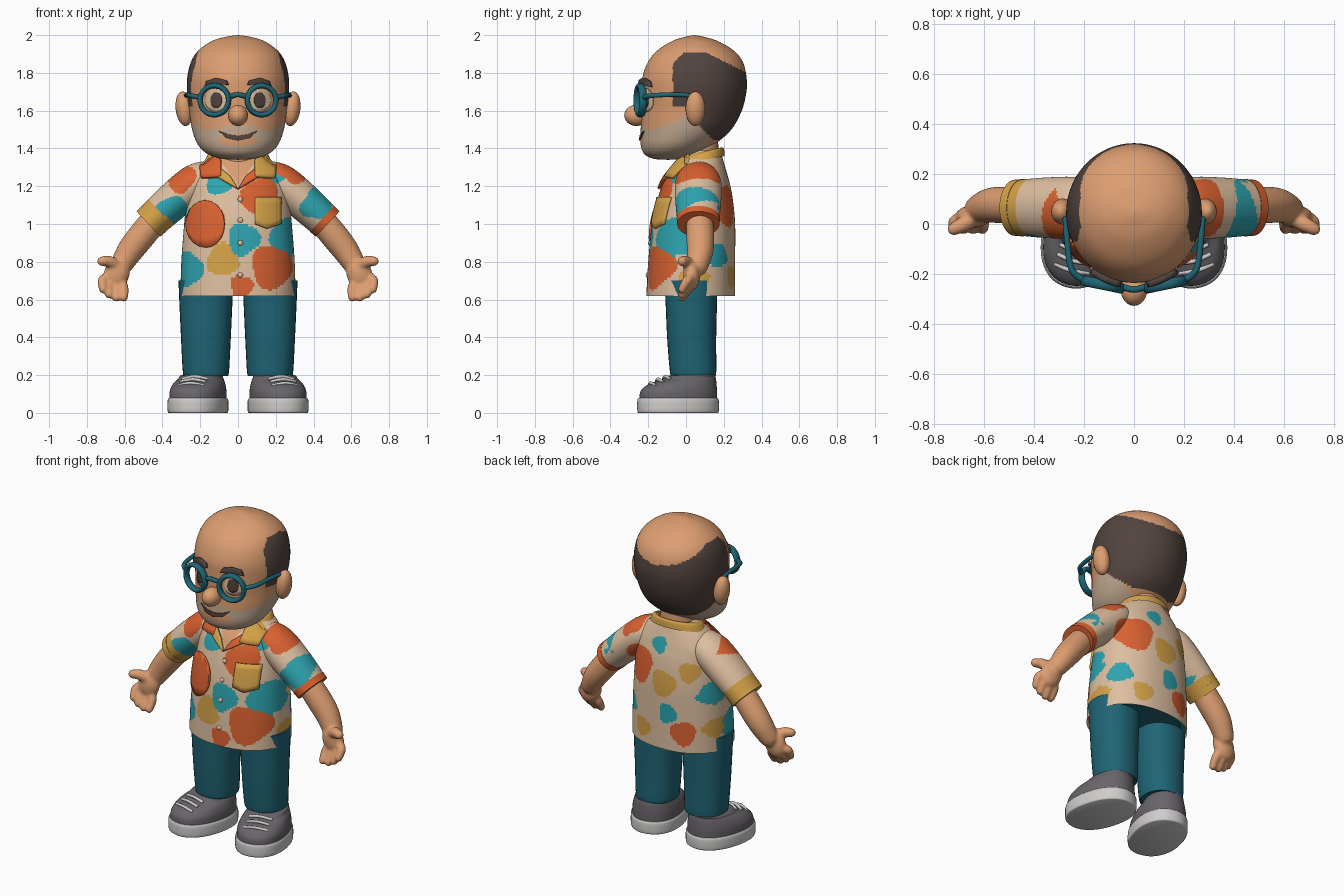
import bpy, bmesh, math
from mathutils import Vector, Matrix
from mathutils.bvhtree import BVHTree

cube = bpy.data.objects.get("Cube")
if cube:
    bpy.data.objects.remove(cube, do_unlink=True)

PALETTE = {
    "skin": (.72, .34, .165), "hair_brown": (.085, .058, .05),
    "stubble": (.54, .40, .28), "dark_teal": (.014, .13, .18),
    "cream": (.73, .52, .35), "orange": (.70, .12, .03),
    "turquoise": (.027, .37, .43), "yellow": (.66, .36, .065),
    "shoe_grey": (.14, .13, .145), "sole_white": (.62, .61, .60)}
MATS = {}
for key, rgb in PALETTE.items():
    m = MATS[key] = bpy.data.materials.new(key)
    m.use_nodes = True
    m.diffuse_color = (*rgb, 1)
    m.node_tree.nodes["Principled BSDF"].inputs["Base Color"].default_value = (*rgb, 1)


def finish(bm, name, colour, sharp=.7):
    """Turn a bmesh into a smooth object; colour is a name or a rule on face centres."""
    rule = colour if callable(colour) else lambda p: colour
    names = [rule(f.calc_center_median()) for f in bm.faces]
    slots = sorted({n for n in names if n})
    for f, n in zip(bm.faces, names):
        f.material_index = slots.index(n) if n else 0
    dropped = [f for f, n in zip(bm.faces, names) if not n]
    bmesh.ops.delete(bm, geom=dropped, context="FACES")
    bmesh.ops.recalc_face_normals(bm, faces=bm.faces)
    me = bpy.data.meshes.new(name)
    bm.to_mesh(me)
    bm.free()
    for n in slots:
        me.materials.append(MATS[n])
    me.shade_smooth()
    me.set_sharp_from_angle(angle=sharp)
    ob = bpy.data.objects.new(name, me)
    bpy.context.collection.objects.link(ob)
    return ob


def spline(rows, k):
    """Catmull-Rom resampling of rows of numbers."""
    out = []
    for i in range(len(rows) - 1):
        a, b, c, d = (rows[min(max(j, 0), len(rows) - 1)] for j in range(i - 1, i + 3))
        for s in range(k):
            t = s / k
            out.append([q + .5 * t * (r - p + t * (2*p - 5*q + 4*r - e + t * (3*(q - r) + e - p)))
                        for p, q, r, e in zip(a, b, c, d)])
    return out + [list(rows[-1])]


def loft(name, rings, colour, n=32, caps=True, power=1, place=None):
    bm = bmesh.new()
    curve = lambda w: math.copysign(abs(w) ** power, w)
    loops = []
    for c, u, v in rings:
        angles = [math.tau * i / n for i in range(n)]
        loops.append([bm.verts.new(c + u * curve(math.cos(a)) + v * curve(math.sin(a))) for a in angles])
    for lo, hi in zip(loops, loops[1:]):
        for i in range(n):
            j = (i + 1) % n
            bm.faces.new((lo[i], lo[j], hi[j], hi[i]))
    if caps:
        bm.faces.new(loops[0])
        bm.faces.new(loops[-1])
    if place:
        bm.transform(place)
    return finish(bm, name, colour)


def stack(name, rows, colour, k=8, cx=0, **kw):
    """Loft of rings given as front y, front z, back y, back z, half width."""
    rings = [(Vector((cx, (f + b) / 2, (p + q) / 2)), Vector((max(w, .001), 0, 0)),
              Vector((0, (b - f) / 2, (q - p) / 2))) for f, p, b, q, w in spline(rows, k)]
    return loft(name, rings, colour, **kw)


def level(rows):
    return [(f, z, b, z, w) for z, f, b, w in rows]


def tube(name, rows, colour, k=6, side=1, wide=1, tip=False, **kw):
    """Tube through rows of x, y, z, radius; side mirrors it."""
    pts = spline([(side * x, y, z, r) for x, y, z, r in rows], k)
    if tip:
        d = (Vector(pts[-1][:3]) - Vector(pts[-2][:3])).normalized()
        end, r = Vector(pts[-1][:3]), pts[-1][3]
        pts += [[*(end + d * r * math.sin(a)), r * math.cos(a)] for a in (.5, 1, 1.4)]
    rings = []
    for i, (x, y, z, r) in enumerate(pts):
        d = Vector(pts[min(i + 1, len(pts) - 1)][:3]) - Vector(pts[max(i - 1, 0)][:3])
        u = d.cross(Vector((0, 1, 0))).normalized()
        rings.append((Vector((x, y, z)), u * r, u.cross(d).normalized() * r * wide))
    return loft(name, rings, colour, **kw)


def ball(name, at, size, colour, turn=0):
    bm = bmesh.new()
    bmesh.ops.create_uvsphere(bm, u_segments=24, v_segments=16, radius=1)
    bm.transform(Matrix.Translation(at) @ Matrix.Rotation(turn, 4, "Y") @ Matrix.Diagonal((*size, 1)))
    return finish(bm, name, colour)


def surface(ob):
    return BVHTree.FromPolygons([v.co for v in ob.data.vertices], [p.vertices[:] for p in ob.data.polygons])


def patch(tree, name, outline, colour, thick=.012, lift=.006, side=1):
    """Plate of a front outline (x, z), wrapped on to a surface."""
    bm = bmesh.new()
    bm.faces.new([bm.verts.new((side * x, 0, z)) for x, z in outline])
    bmesh.ops.triangulate(bm, faces=bm.faces)
    bmesh.ops.subdivide_edges(bm, edges=bm.edges, cuts=4, use_grid_fill=True)
    for v in bm.verts:
        hit = tree.ray_cast(Vector((v.co.x, -2, v.co.z)), Vector((0, 1, 0)))
        if hit[0] is None:
            hit = tree.find_nearest(Vector((v.co.x, 0, v.co.z)))
        v.co = hit[0] - Vector((0, lift, 0))
    ob = finish(bm, name, colour)
    mod = ob.modifiers.new("thickness", "SOLIDIFY")
    mod.thickness, mod.offset = thick, 0
    return ob


def oval(x, z, rx, rz, n=20):
    return [(x + rx * math.cos(math.tau * i / n), z + rz * math.sin(math.tau * i / n)) for i in range(n)]


# Shirt pattern: centres and radii of the blobs
SPOTS = {
    "orange": [(-.17, -.15, 1.0, .1), (.12, -.13, 1.14, .105), (.18, -.14, .77, .115), (.02, -.21, .67, .06),
               (.17, .2, 1.1, .11), (-.14, .22, .74, .075), (-.3, 0, 1.24, .08), (.28, .06, 1.28, .09)],
    "turquoise": [(.03, -.18, .92, .085), (.26, -.08, .93, .1), (-.27, -.09, .76, .095), (-.1, -.1, 1.22, .07),
                  (.2, -.07, 1.27, .06), (.41, .03, 1.1, .09), (-.35, -.01, 1.06, .09), (-.05, .25, .85, .06),
                  (-.25, .1, .98, .07), (.24, .16, .83, .06), (.03, .22, 1.25, .05)],
    "yellow": [(-.08, -.19, .81, .085), (-.02, .25, 1.03, .08), (-.17, .2, 1.12, .06), (.13, .23, .72, .06),
               (-.27, .1, .77, .06), (.29, .05, .72, .05)]}


def shirt(p):
    if p.y < .05 and p.z > 1.2 and abs(p.x) < (p.z - 1.2) * .7:
        return "skin"
    for colour, blobs in SPOTS.items():
        for x, y, z, r in blobs:
            dx, dz = p.x - x, p.z - z
            wobble = 1 + .1 * math.sin(3 * math.atan2(dz, dx) + 40 * x)
            if math.hypot(dx, .6 * (p.y - y), dz) < r * wobble:
                return colour
    return "cream"


def head_colour(p):
    x, y, z = p
    if z < 1.91 - .5 * max(0, y - .1) and y > max(z - 1.85, 0) - .07 and z > 1.44:
        if z > 1.62 or y > .05 + max(0, 1.54 - z):
            return "hair_brown"
    lip = 1.5 + .4 * max(0, y + .16) + (.022 if abs(x) < .09 else 0)
    mouth_area = y < -.1 and math.hypot(x / .1, (z - 1.445) / .035) < 1
    return "stubble" if z < lip and y < .12 and not mouth_area else "skin"


# Torso, neck and collar
torso = stack("shirt_body", level([
    (.62, -.21, .26, .305), (.8, -.2, .26, .3), (1, -.18, .26, .285), (1.15, -.145, .245, .27),
    (1.24, -.11, .225, .255), (1.31, -.06, .205, .205), (1.36, -.02, .19, .15), (1.39, 0, .18, .11)]),
    shirt, k=15, n=200, caps=False, power=.9)
front = surface(torso)
tube("neck", [(0, .07, 1.25, .11), (0, .06, 1.43, .11)], "skin")
stack("collar_band", [(-.05, 1.31, .205, 1.36, .175), (-.04, 1.345, .2, 1.4, .155), (-.01, 1.36, .185, 1.405, .13)],
      lambda p: "yellow" if p.y > 0 or abs(p.x) > .11 else None, n=64, caps=False)
for side, flap, lapel in ((1, "yellow", "orange"), (-1, "orange", "yellow")):
    patch(front, "collar_flap", [(.09, 1.25), (.195, 1.245), (.2, 1.32), (.14, 1.37), (.09, 1.34)],
          flap, .02, .014, side)
    patch(front, "lapel", [(0, 1.185), (.11, 1.25), (.09, 1.29), (.04, 1.25)], lapel, .018, .01, side)
patch(front, "square_pocket", [(.09, 1.0), (.155, .975), (.225, 1.0), (.225, 1.14), (.09, 1.14)], "yellow", .02)
patch(front, "round_pocket", oval(-.17, 1.0, .1, .125), "orange", .02)
for z in (1.13, 1.02, .9, .73):
    spot = front.ray_cast(Vector((.012, -2, z)), Vector((0, 1, 0)))[0]
    ball("button", spot, (.014, .009, .014), "cream")

# Trousers
stack("trouser_seat", level([(.635, -.19, .24, .285), (.75, -.18, .23, .28)]), "dark_teal")
for side in (1, -1):
    stack("trouser_leg", level([(.7, -.12, .165, .145), (.62, -.11, .165, .142), (.4, -.1, .16, .132),
                                (.215, -.085, .16, .122), (.2, -.075, .15, .112)]),
          "dark_teal", cx=side * .17, power=.9)

    # Shoes, toes turned out
    place = Matrix.Translation((side * .212, -.042, 0)) @ Matrix.Rotation(side * .26, 4, "Z")
    stack("shoe_sole", level([(0, -.212, .212, .146), (.01, -.218, .218, .152), (.065, -.218, .218, .152),
                              (.078, -.212, .212, .146)]), "sole_white", k=3, n=48, power=.9, place=place)
    stack("shoe_upper", [(-.208, .07, .208, .07, .143), (-.2, .115, .208, .12, .142), (-.16, .15, .205, .165, .13),
                         (-.09, .175, .2, .19, .115), (-.04, .198, .19, .205, .1), (.07, .203, .075, .206, 0)],
          "shoe_grey", n=48, power=.9, place=place)
    for y, z in ((-.15, .152), (-.11, .172), (-.07, .187)):
        tube("shoe_lace", [(-.07, y + .01, z - .008, .009), (0, y, z + .006, .009), (.07, y + .01, z - .008, .009)],
             "sole_white", place=place, n=10)

    # Sleeves with a cuff
    cuff = "orange" if side > 0 else "yellow"
    end = Vector((side * .47, .065, 1.005))
    axis = Vector((side * .68, 0, -.73))
    reach = .03 if side > 0 else .085
    sleeve = [(.15, .065, 1.26, .08), (.23, .065, 1.215, .1), (.35, .065, 1.115, .099), (.47, .065, 1.005, .09)]
    tube("sleeve", sleeve, lambda p: cuff if (p - end).dot(axis) > -reach else shirt(p),
         k=18, n=120, side=side, wide=1.22)
    tube("sleeve_cuff", [(.445, .065, 1.028, .094), (.475, .065, 1, .092)], cuff, k=2, n=48, side=side, wide=1.22)

    # Arm and hand, fused into one skin
    limbs = [tube("arm", [(.4, .07, 1.07, .07), (.5, .075, .95, .074), (.57, .075, .86, .07), (.62, .06, .78, .058)],
                  "skin", side=side, tip=True),
             ball("palm", (side * .643, .03, .735), (.068, .045, .09), "skin", side * -.35),
             tube("thumb", [(.63, .03, .77, .034), (.68, 0, .8, .031), (.72, -.02, .803, .026)],
                  "skin", side=side, tip=True)]
    for x, z in ((.605, .61), (.645, .61), (.683, .627), (.715, .655)):
        limbs.append(tube("finger", [(.4 * x + .385, .03, .71, .026), (x, .01, z + .05, .026), (x, -.02, z, .022)],
                          "skin", side=side, tip=True))
    bpy.ops.object.select_all(action="DESELECT")
    for ob in limbs:
        ob.select_set(True)
    bpy.context.view_layer.objects.active = limbs[0]
    bpy.ops.object.join()
    limbs[0].name = "left_arm" if side > 0 else "right_arm"
    mod = limbs[0].modifiers.new("fuse", "REMESH")
    mod.mode, mod.voxel_size, mod.use_smooth_shade = "VOXEL", .009, True
    mod = limbs[0].modifiers.new("soften", "SMOOTH")
    mod.iterations = 3

# Head
head = stack("head", level([
    (1.34, -.1, -.09, 0), (1.345, -.17, -.02, .085), (1.37, -.22, .07, .16), (1.42, -.24, .15, .212),
    (1.5, -.24, .24, .243), (1.6, -.235, .295, .258), (1.7, -.235, .32, .27), (1.78, -.23, .32, .268),
    (1.86, -.2, .3, .248), (1.92, -.15, .25, .208), (1.97, -.07, .165, .135), (1.992, 0, .09, .06),
    (2, .04, .05, 0)]), head_colour, k=9, n=200)
face = surface(head)
ball("nose", (0, -.262, 1.575), (.053, .065, .056), "skin")
patch(face, "mouth", [(-.1, 1.492), (-.05, 1.474), (0, 1.468), (.05, 1.474), (.1, 1.492), (.06, 1.455),
                      (0, 1.442), (-.06, 1.455)], "hair_brown", .006, .003)
for side in (1, -1):
    ball("ear", (side * .285, .05, 1.61), (.045, .052, .092), "skin", side * .12)
    patch(face, "eye_white", oval(.118, 1.655, .055, .062), "cream", .006, .003, side)
    patch(face, "pupil", oval(.115, 1.655, .03, .042), "hair_brown", .006, .008, side)
    patch(face, "eyebrow", [(.05, 1.735), (.11, 1.742), (.17, 1.725), (.16, 1.755), (.11, 1.772), (.06, 1.76)],
          "hair_brown", .03, .01, side)

    # Glasses
    bpy.ops.mesh.primitive_torus_add(major_segments=48, minor_segments=12, major_radius=.077, minor_radius=.014,
                                     location=(side * .125, -.242, 1.655), rotation=(math.pi / 2, 0, side * .2))
    rim = bpy.context.object
    rim.name, rim.scale.z = "glasses_rim", 1.5
    rim.data.materials.append(MATS["dark_teal"])
    rim.data.shade_smooth()
    tube("glasses_temple", [(.2, -.225, 1.67, .014), (.25, -.18, 1.68, .013), (.268, -.06, 1.685, .012),
                            (.275, .03, 1.68, .011)], "dark_teal", side=side, n=12)
tube("glasses_bridge", [(-.05, -.25, 1.672, .013), (0, -.262, 1.685, .013), (.05, -.25, 1.672, .013)],
     "dark_teal", n=12)
